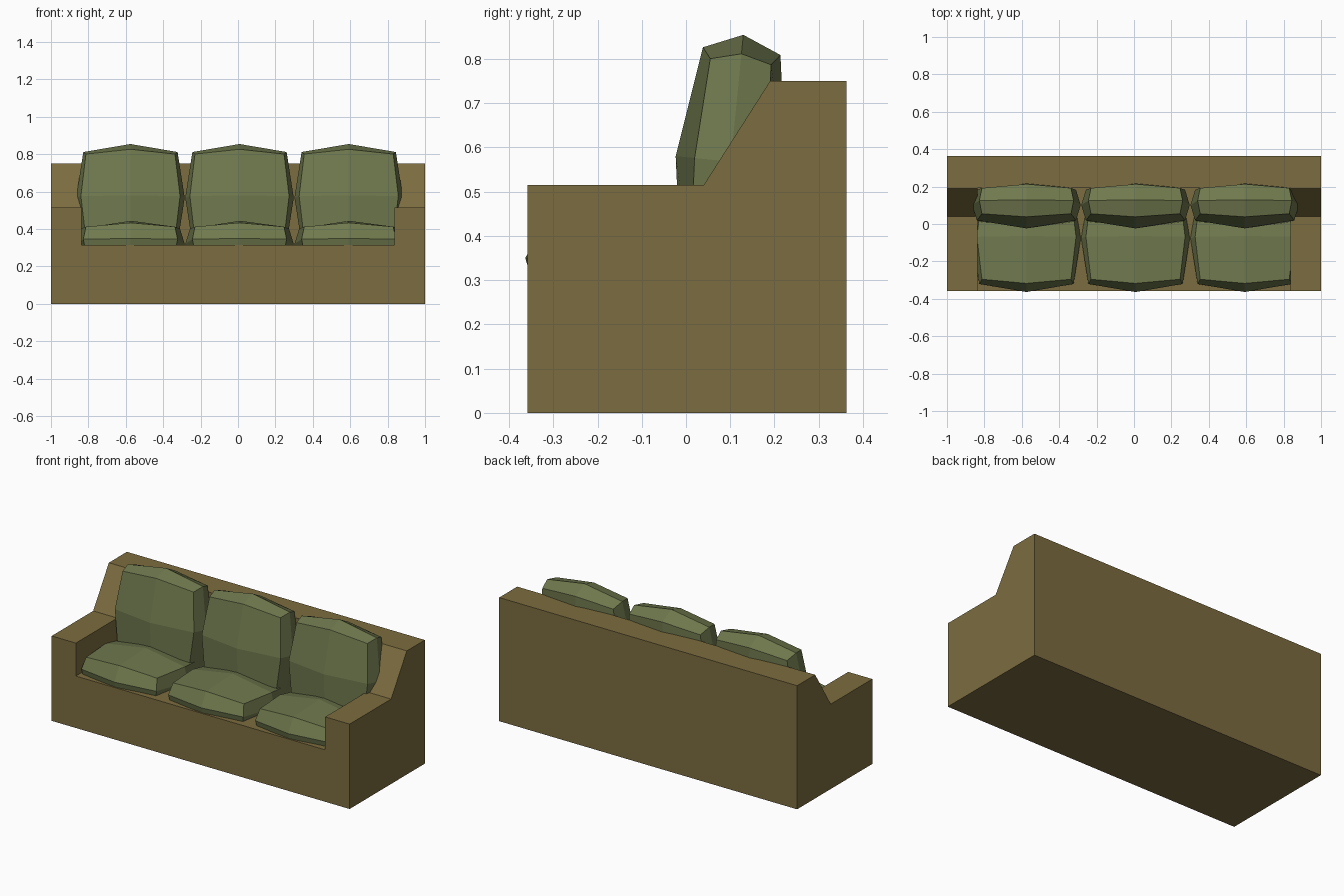
import bpy, bmesh, math
from mathutils import Matrix

if "Cube" in bpy.data.objects:
    bpy.data.objects.remove(bpy.data.objects["Cube"])


def material(name, color):
    m = bpy.data.materials.new(name)
    m.diffuse_color = (*color, 1)
    m.use_nodes = True
    m.node_tree.nodes["Principled BSDF"].inputs["Base Color"].default_value = m.diffuse_color
    return m


def add_object(name, bm, mat=None):
    bmesh.ops.recalc_face_normals(bm, faces=bm.faces)
    me = bpy.data.meshes.new(name)
    bm.to_mesh(me)
    bm.free()
    ob = bpy.data.objects.new(name, me)
    bpy.context.collection.objects.link(ob)
    if mat:
        me.materials.append(mat)
    return ob


def prism(name, profile, x0, x1, mat=None):
    """Extrude a (y, z) side profile along x."""
    bm = bmesh.new()
    face = bm.faces.new([bm.verts.new((x0, y, z)) for y, z in profile])
    ext = bmesh.ops.extrude_face_region(bm, geom=[face])["geom"]
    verts = [g for g in ext if isinstance(g, bmesh.types.BMVert)]
    bmesh.ops.translate(bm, verts=verts, vec=(x1 - x0, 0, 0))
    return add_object(name, bm, mat)


# Puffed half-sizes (width, thickness, height) by which axes a vertex is out on
PUFF = {
    (1, 0, 0): (0.29, 0, 0), (0, 1, 0): (0, 0.125, 0), (0, 0, 1): (0, 0, 0.288),
    (0, 1, 1): (0, 0.088, 0.251), (1, 0, 1): (0.252, 0, 0.245),
    (1, 1, 0): (0.265, 0.082, 0), (1, 1, 1): (0.238, 0.069, 0.227),
}


def cushion(name, loc, tilt, mat):
    """Low-poly pillow: a once-subdivided cube, puffed and tilted about x."""
    bm = bmesh.new()
    bmesh.ops.create_cube(bm, size=2)
    bmesh.ops.subdivide_edges(bm, edges=bm.edges, cuts=1, use_grid_fill=True)
    for v in bm.verts:
        s = [round(c) for c in v.co]
        v.co = [p * k for p, k in zip(PUFF[tuple(abs(c) for c in s)], s)]
    bm.transform(Matrix.Rotation(math.radians(tilt), 4, 'X'))
    ob = add_object(name, bm, mat)
    ob.location = loc
    return ob


brown = material("brown_fabric", (0.2, 0.15, 0.05))
green = material("green_fabric", (0.16, 0.19, 0.075))

# Sofa frame: side profile with sloped back, seat well cut between the arms
frame = prism("sofa_frame", [(-0.358, 0), (-0.358, 0.515), (0.04, 0.515),
                             (0.19, 0.75), (0.363, 0.75), (0.363, 0)], -1, 1, brown)
well = prism("seat_well_cutter", [(-0.6, 0.315), (-0.6, 1), (0.192, 1), (0.192, 0.315)],
             -0.838, 0.836)
mod = frame.modifiers.new("seat_well", 'BOOLEAN')
mod.operation = 'DIFFERENCE'
mod.solver = 'EXACT'
mod.object = well
bpy.context.view_layer.objects.active = frame
bpy.ops.object.modifier_apply(modifier=mod.name)
bpy.data.objects.remove(well)

# Three seat and three back cushions
for side, x in (("left", -0.575), ("middle", 0.008), ("right", 0.592)):
    cushion(f"seat_cushion_{side}", (x, -0.077, 0.32), 90 - 6, green)
    cushion(f"back_cushion_{side}", (x, 0.101, 0.568), -5.7, green)
